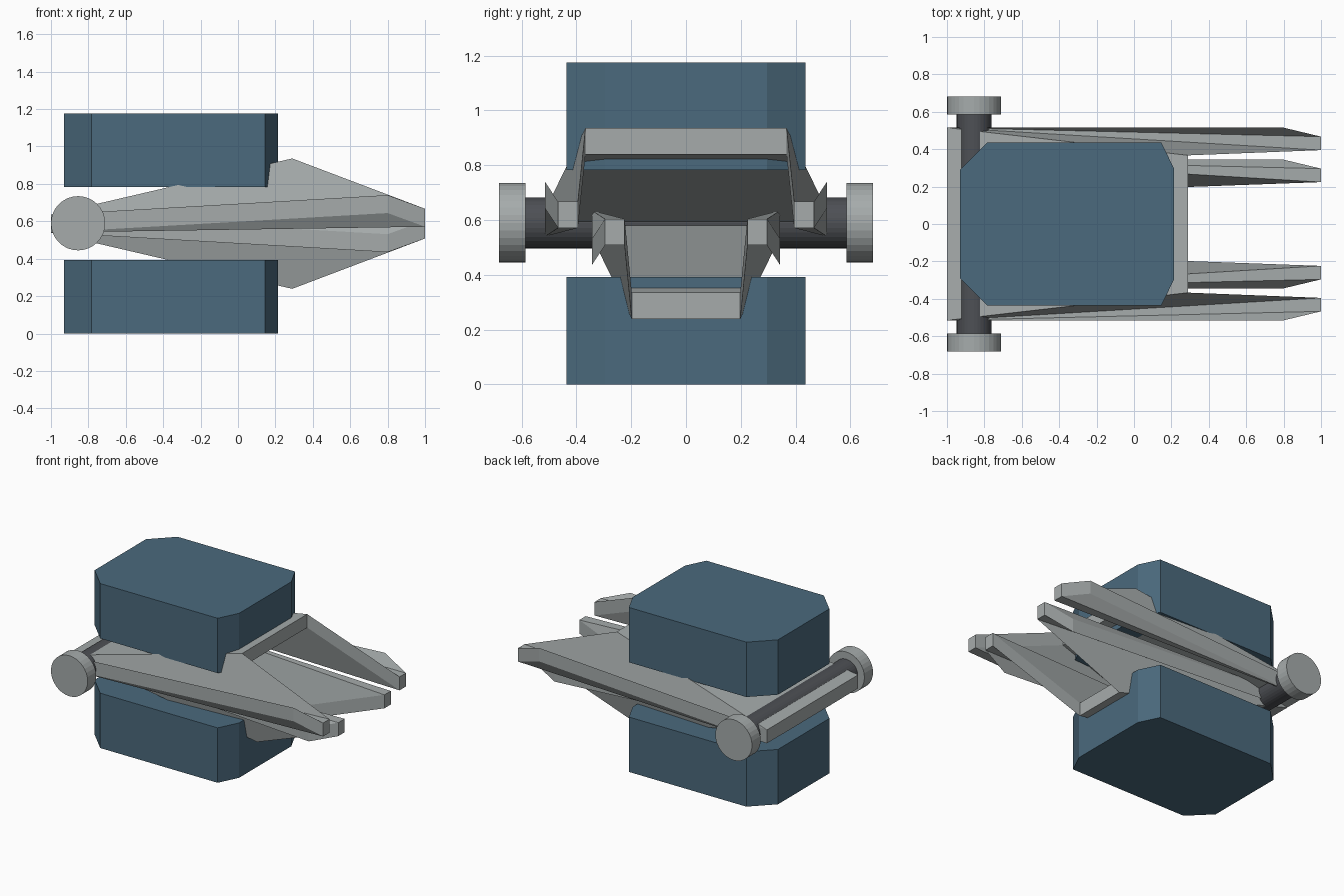
import bpy, bmesh, math

if "Cube" in bpy.data.objects:
    bpy.data.objects.remove(bpy.data.objects["Cube"])

MID = 0.5875   # height of the hinge axis and mirror plane
THICK = 0.096  # jaw plate thickness


def material(name, rgb):
    m = bpy.data.materials.new(name)
    m.diffuse_color = (*rgb, 1)
    m.use_nodes = True
    m.node_tree.nodes["Principled BSDF"].inputs["Base Color"].default_value = m.diffuse_color
    return m


GREY = material("light_grey", (0.38, 0.41, 0.41))
DARK = material("dark_grey", (0.075, 0.08, 0.09))
BLUE = material("slate_blue", (0.07, 0.143, 0.205))


def make_object(name, bm, mat):
    bmesh.ops.recalc_face_normals(bm, faces=bm.faces)
    me = bpy.data.meshes.new(name)
    bm.to_mesh(me)
    bm.free()
    me.materials.append(mat)
    ob = bpy.data.objects.new(name, me)
    bpy.context.collection.objects.link(ob)
    return ob


def block(name, z0, z1):
    """Box with its four upright corners cut."""
    half = [(-0.93, 0.29), (-0.783, 0.437), (0.145, 0.437), (0.215, 0.295)]
    outline = half + [(x, -y) for x, y in reversed(half)]
    bm = bmesh.new()
    face = bm.faces.new([bm.verts.new((x, y, z0)) for x, y in outline])
    ext = bmesh.ops.extrude_face_region(bm, geom=[face])
    for v in ext["geom"]:
        if isinstance(v, bmesh.types.BMVert):
            v.co.z = z1
    make_object(name, bm, BLUE)


def jaw(name, hinge_y, root_y, tip_in, tip_out, side):
    """Sloped plate with a faceted prong on each edge; side is 1 up, -1 down."""
    corners = [(-1.0, hinge_y, 0.636),   # hinge corner
               (0.8, hinge_y, 0.74),     # outer bend
               (1.0, tip_out, 0.667),    # tip, outer
               (1.0, tip_in, 0.667),     # tip, inner
               (0.29, root_y, 0.936)]    # prong root
    bm = bmesh.new()

    def layer(drop):
        rows = []
        for s in (1, -1):
            rows.append([bm.verts.new((x, s * y, MID + side * (z - drop - MID)))
                         for x, y, z in corners])
        for r in rows:
            for i in range(1, 4):
                bm.faces.new((r[0], r[i], r[i + 1]))
        a, b = rows
        bm.faces.new((a[0], a[4], b[4], b[0]))
        return a + b[::-1]

    top, bottom = layer(0), layer(THICK)
    n = len(top)
    for i in range(n):
        j = (i + 1) % n
        bm.faces.new((top[i], top[j], bottom[j], bottom[i]))
    make_object(name, bm, GREY)


def cylinder(name, radius, y0, y1, mat):
    bpy.ops.mesh.primitive_cylinder_add(
        vertices=32, radius=radius, depth=y1 - y0,
        location=(-0.855, (y0 + y1) / 2, MID + 0.002), rotation=(math.pi / 2, 0, 0))
    ob = bpy.context.object
    ob.name = name
    ob.data.materials.append(mat)


# Blocks above and below
block("lower_block", 0.0, 0.392)
block("upper_block", 0.783, 1.175)

# Interleaving jaws
jaw("upper_jaw", 0.515, 0.367, 0.395, 0.467, 1)
jaw("lower_jaw", 0.344, 0.198, 0.224, 0.296, -1)

# Hinge pin and end caps
cylinder("hinge_pin", 0.093, -0.6, 0.6, DARK)
cylinder("hinge_cap_front", 0.145, -0.683, -0.586, GREY)
cylinder("hinge_cap_back", 0.145, 0.586, 0.683, GREY)
